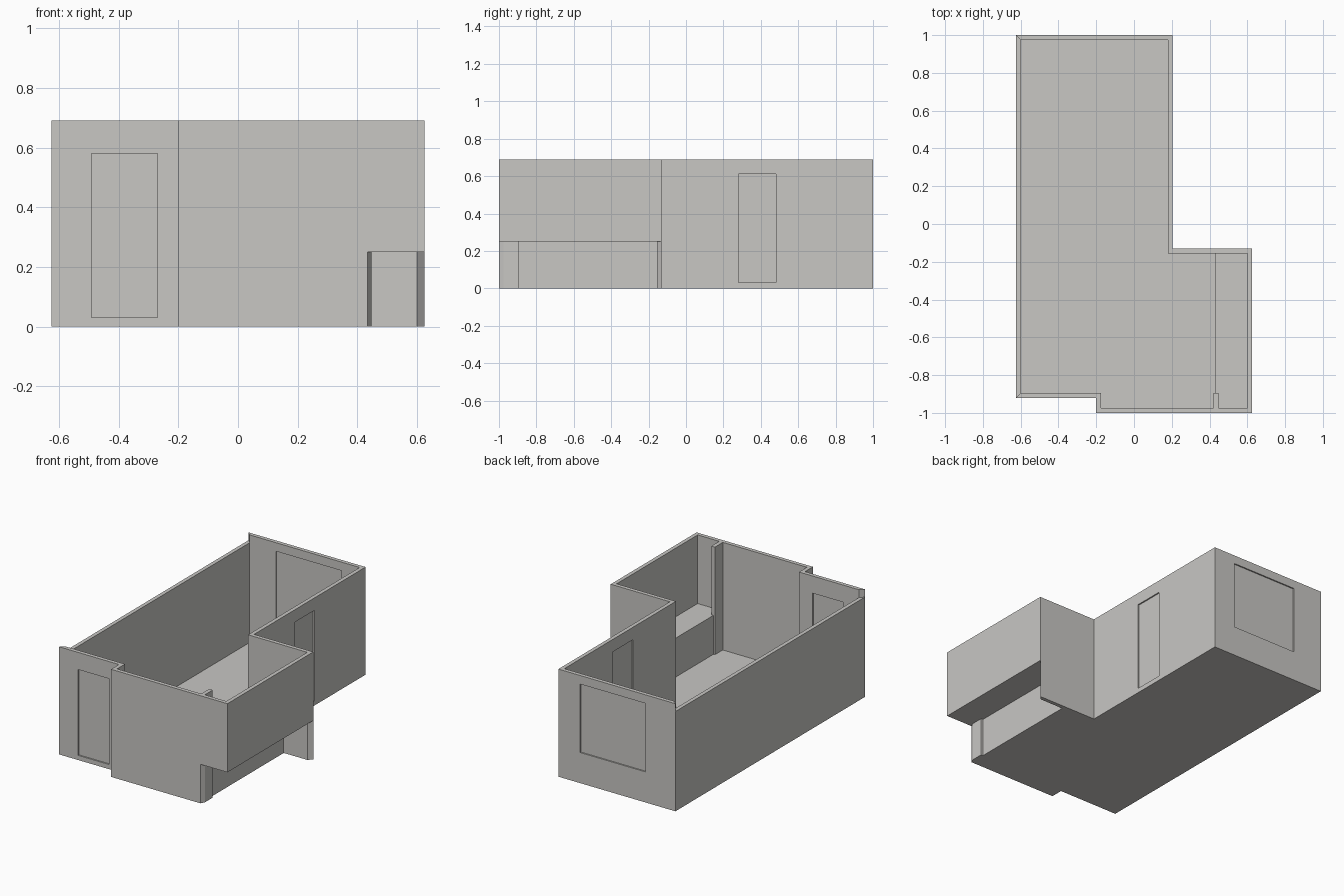
import bpy
import bmesh
from mathutils import Vector

if "Cube" in bpy.data.objects:
    bpy.data.objects.remove(bpy.data.objects["Cube"], do_unlink=True)

HEIGHT, LOW, STEP, T = 0.69, 0.64, 0.25, 0.025
STEP_X, STUB_X, STUB_Y = 0.433, 0.447, -0.895

grey = bpy.data.materials.new("warm grey")
grey.use_nodes = True
grey.diffuse_color = (0.58, 0.57, 0.55, 1)
grey.node_tree.nodes["Principled BSDF"].inputs["Base Color"].default_value = grey.diffuse_color


def slab(name, points, z0, z1=None):
    """Flat polygon at z0, or a prism from z0 up to z1."""
    bm = bmesh.new()
    face = bm.faces.new([bm.verts.new((x, y, z0)) for x, y in points])
    if z1 is not None:
        top = bmesh.ops.extrude_face_region(bm, geom=[face])["geom"]
        verts = [g for g in top if isinstance(g, bmesh.types.BMVert)]
        bmesh.ops.translate(bm, verts=verts, vec=(0, 0, z1 - z0))
        bmesh.ops.recalc_face_normals(bm, faces=bm.faces)
    mesh = bpy.data.meshes.new(name)
    bm.to_mesh(mesh)
    bm.free()
    mesh.materials.append(grey)
    obj = bpy.data.objects.new(name, mesh)
    bpy.context.collection.objects.link(obj)
    return obj


def box(name, x0, x1, y0, y1, z0, z1):
    return slab(name, [(x0, y0), (x1, y0), (x1, y1), (x0, y1)], z0, z1)


def cut(obj, cutter):
    mod = obj.modifiers.new("opening", "BOOLEAN")
    mod.operation, mod.solver, mod.object = "DIFFERENCE", "EXACT", cutter
    bpy.context.view_layer.objects.active = obj
    bpy.ops.object.modifier_apply(modifier=mod.name)
    bpy.data.objects.remove(cutter, do_unlink=True)


def opening(wall, name, axis, a0, a1, centre, z0, z1):
    """Cut an opening through a wall and set a thin panel in its middle."""
    def part(label, half):
        across = (centre - half, centre + half)
        xy = (a0, a1, *across) if axis == "x" else (*across, a0, a1)
        return box(label, *xy, z0, z1)
    cut(wall, part("cutter", 2 * T))
    part(name, 0.004)


# Outline of the room, anticlockwise, and its inner offset
outer = [Vector(p) for p in ((-0.625, -0.92), (-0.2, -0.92), (-0.2, -1), (0.625, -1),
                             (0.625, -0.13), (0.205, -0.13), (0.205, 1), (-0.625, 1))]
count = len(outer)
normals = []
for i, p in enumerate(outer):
    d = (outer[(i + 1) % count] - p).normalized()
    normals.append(Vector((-d.y, d.x)))
inner = [p + T * (normals[i - 1] + normals[i]) for i, p in enumerate(outer)]

# Mitred walls
names = ["front_door_wall", "front_step_wall", "front_wall", "bay_side_wall",
         "bay_back_wall", "right_side_wall", "back_wall", "left_side_wall"]
walls = {}
for i, name in enumerate(names):
    j = (i + 1) % count
    z0 = STEP if name == "bay_side_wall" else 0
    z1 = LOW if name == "left_side_wall" else HEIGHT
    walls[name] = slab(name, [outer[i], outer[j], inner[j], inner[i]], z0, z1)

# Notch under the overhanging bay
cut(walls["front_wall"], slab("cutter", [
    (STEP_X, -1.05), (STEP_X, -1), (STUB_X, -1 + T), (STUB_X, -0.95),
    (0.7, -0.95), (0.7, -1.05)], -0.1, STEP))

# Doors and window
opening(walls["front_door_wall"], "front_door", "x", -0.49, -0.27, -0.92 + T / 2, 0.03, 0.58)
opening(walls["right_side_wall"], "side_door", "y", 0.28, 0.48, 0.205 - T / 2, 0.03, 0.61)
opening(walls["back_wall"], "back_window", "x", -0.414, 0.05, 1 - T / 2, 0.196, 0.635)

# Wall stub beside the bay
box("bay_stub", STUB_X - T, STUB_X, -1 + T, STUB_Y, 0, HEIGHT)

# Main floor, raised bay floor and the riser between them
slab("floor", [(min(p.x, STEP_X), p.y) for p in inner], 0)
slab("bay_floor", [(STEP_X, STUB_Y), (STUB_X, STUB_Y), (STUB_X, -1 + T),
                   inner[3], inner[4], (STEP_X, inner[4].y)], STEP)
box("bay_riser", STEP_X - 0.001, STEP_X, STUB_Y, inner[4].y, 0, STEP)
